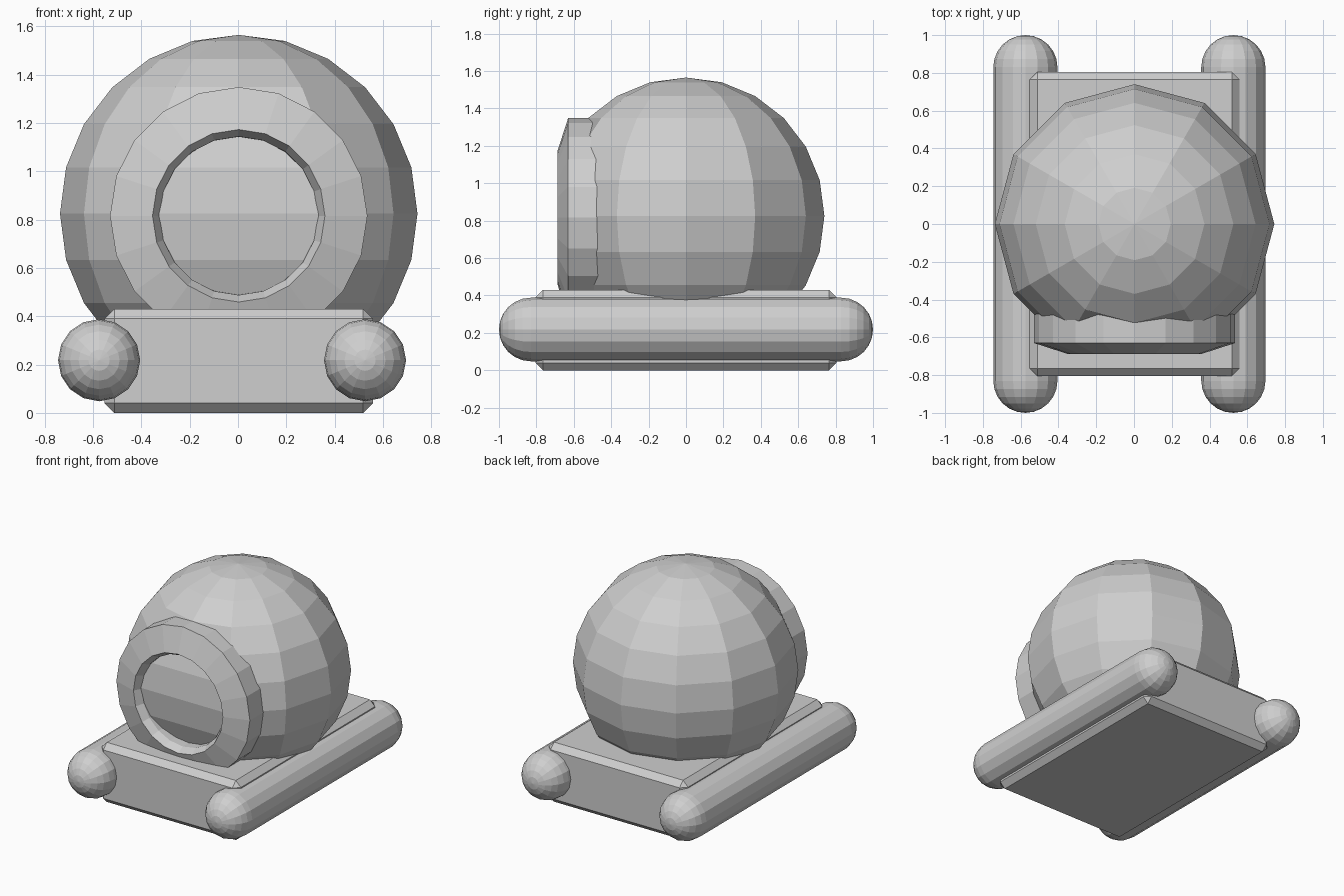
import bpy, bmesh, math
from mathutils import Matrix

cube = bpy.data.objects.get("Cube")
if cube:
    bpy.data.objects.remove(cube, do_unlink=True)

grey = bpy.data.materials.new("plain_grey")
grey.use_nodes = True
grey.diffuse_color = (0.62, 0.62, 0.62, 1)
grey.node_tree.nodes["Principled BSDF"].inputs["Base Color"].default_value = grey.diffuse_color


def finish(name, bm, location):
    """Turn a bmesh into a flat-shaded object."""
    bmesh.ops.recalc_face_normals(bm, faces=bm.faces)
    mesh = bpy.data.meshes.new(name)
    bm.to_mesh(mesh)
    bm.free()
    mesh.materials.append(grey)
    obj = bpy.data.objects.new(name, mesh)
    obj.location = location
    bpy.context.collection.objects.link(obj)
    return obj


def lathe_y(name, profile, sides, location, closed):
    """Spin (radius, y) points around the y axis; zero radius makes a pole."""
    bm = bmesh.new()
    rings = []
    for r, y in profile:
        if r < 1e-5:
            rings.append([bm.verts.new((0, y, 0))] * sides)
        else:
            angles = [math.tau * i / sides for i in range(sides)]
            rings.append([bm.verts.new((r * math.sin(a), y, r * math.cos(a))) for a in angles])
    pairs = list(zip(rings, rings[1:]))
    if closed:
        pairs.append((rings[-1], rings[0]))
    for a, b in pairs:
        for i in range(sides):
            j = (i + 1) % sides
            bm.faces.new(dict.fromkeys((a[i], a[j], b[j], b[i])))
    return finish(name, bm, location)


# Chamfered base block
bm = bmesh.new()
bmesh.ops.create_cube(bm, size=1, matrix=Matrix.Diagonal((1.11, 1.61, 0.43, 1)))
bmesh.ops.bevel(bm, geom=bm.edges[:], offset=0.04, segments=1, affect='EDGES')
finish("base_block", bm, (0.003, 0, 0.215))

# Side floats: capsules lying along y
radius, straight, steps = 0.17, 0.83, 6
cap = [(radius * math.sin(t), straight + radius * math.cos(t))
       for t in (math.pi / 2 * i / steps for i in range(steps + 1))]
capsule = cap + [(r, -y) for r, y in reversed(cap)]
for name, x in (("right_float", -0.575), ("left_float", 0.526)):
    lathe_y(name, capsule, 16, (x, 0, 0.218), False)

# Faceted round body, its front column flattened behind the collar
bm = bmesh.new()
bmesh.ops.create_uvsphere(bm, u_segments=12, v_segments=12, radius=0.74)
for v in bm.verts:
    if abs(v.co.x) < 0.01 and v.co.y < -0.6:
        v.co.y *= math.cos(math.pi / 6)
finish("round_body", bm, (0.003, 0, 0.825))

# Front collar with a sloping face and a tapered opening
collar = [(0.533, -0.4), (0.533, -0.63), (0.357, -0.687), (0.328, -0.635), (0.325, -0.4)]
lathe_y("front_collar", collar, 20, (0.003, 0, 0.816), True)
